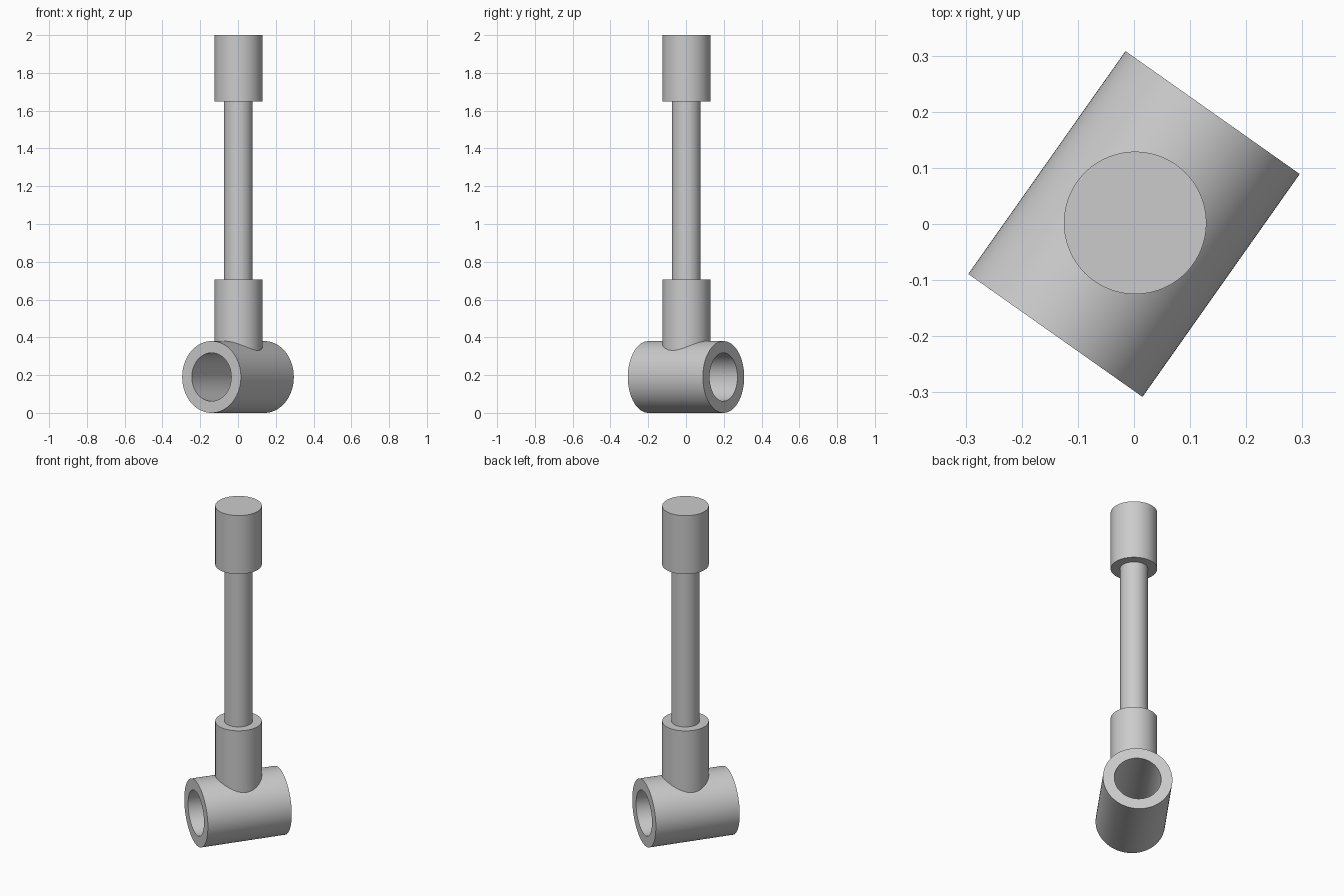
import bpy, bmesh, math
from mathutils import Matrix, Vector

cube = bpy.data.objects.get("Cube")
if cube:
    bpy.data.objects.remove(cube, do_unlink=True)

SEGMENTS = 96

grey = bpy.data.materials.new("light_grey")
grey.use_nodes = True
colour = (0.6, 0.6, 0.6, 1)
grey.diffuse_color = colour
grey.node_tree.nodes["Principled BSDF"].inputs["Base Color"].default_value = colour


def revolve(name, profile, closed=False, matrix=Matrix()):
    """Spin an (r, z) profile about z, then place the result."""
    bm = bmesh.new()
    verts = [bm.verts.new((r, 0, z)) for r, z in profile]
    pairs = list(zip(verts, verts[1:]))
    if closed:
        pairs.append((verts[-1], verts[0]))
    edges = [bm.edges.new(p) for p in pairs]
    bmesh.ops.spin(bm, geom=verts + edges, cent=(0, 0, 0), axis=(0, 0, 1),
                   angle=math.tau, steps=SEGMENTS, use_merge=False)
    bmesh.ops.remove_doubles(bm, verts=bm.verts, dist=1e-5)
    bmesh.ops.recalc_face_normals(bm, faces=bm.faces)
    bm.transform(matrix)
    mesh = bpy.data.meshes.new(name)
    bm.to_mesh(mesh)
    bm.free()
    mesh.materials.append(grey)
    obj = bpy.data.objects.new(name, mesh)
    bpy.context.collection.objects.link(obj)
    bpy.ops.object.select_all(action="DESELECT")
    obj.select_set(True)
    bpy.context.view_layer.objects.active = obj
    bpy.ops.object.shade_smooth_by_angle(angle=math.radians(30))
    return obj


def post(name, radius, bottom, top):
    place = Matrix.Translation((0.002, 0.002, 0))
    return revolve(name, [(0, bottom), (radius, bottom), (radius, top), (0, top)],
                   matrix=place)


# Horizontal bored sleeve, turned in plan
R, BORE, HALF = 0.19, 0.128, 0.243
axis = Vector((math.cos(math.radians(54.8)), math.sin(math.radians(54.8)), 0))
turn = axis.to_track_quat("Z", "Y").to_matrix().to_4x4()
revolve("cross_sleeve", [(BORE, -HALF), (R, -HALF), (R, HALF), (BORE, HALF)],
        closed=True, matrix=Matrix.Translation((0, 0, R)) @ turn)

# Upright shaft with a collar at each end
post("lower_collar", 0.127, 0.322, 0.705)
post("shaft", 0.076, 0.6, 1.75)
post("upper_collar", 0.127, 1.648, 2.0)
